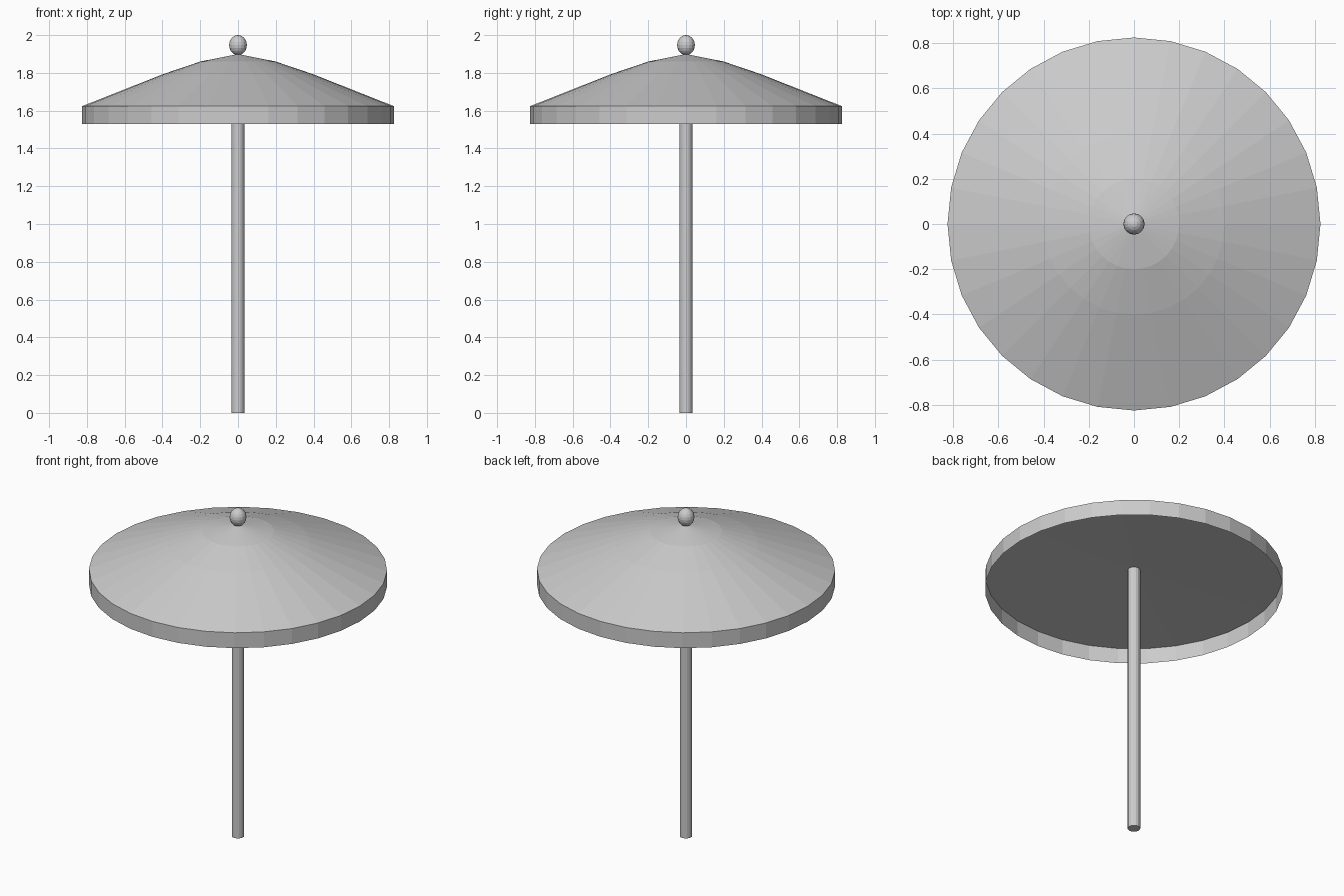
import bpy, bmesh, math

if "Cube" in bpy.data.objects:
    bpy.data.objects.remove(bpy.data.objects["Cube"])

SIDES = 32
grey = bpy.data.materials.new("light_grey")
grey.diffuse_color = (0.6, 0.6, 0.6, 1)
grey.use_nodes = True
grey.node_tree.nodes["Principled BSDF"].inputs["Base Color"].default_value = grey.diffuse_color


def finish(name, bm):
    mesh = bpy.data.meshes.new(name)
    bm.to_mesh(mesh)
    bm.free()
    mesh.materials.append(grey)
    obj = bpy.data.objects.new(name, mesh)
    bpy.context.collection.objects.link(obj)
    return obj


def lathe(name, profile, sides):
    """Revolve (radius, z) points, listed so that faces point outward."""
    bm = bmesh.new()
    rings = []
    for r, z in profile:
        if r == 0:
            rings.append([bm.verts.new((0, 0, z))] * sides)
        else:
            rings.append([bm.verts.new((r * math.cos(a), r * math.sin(a), z))
                          for a in (2 * math.pi * i / sides for i in range(sides))])
    for low, high in zip(rings, rings[1:]):
        for i in range(sides):
            j = (i + 1) % sides
            corners = [low[i], low[j], high[j], high[i]]
            bm.faces.new(list(dict.fromkeys(corners)))
    return finish(name, bm)


# Canopy: thin skirt and gently curved roof
lathe("canopy", [(0.825, 1.53), (0.825, 1.624), (0.4, 1.792), (0.2, 1.86), (0, 1.9)], SIDES)

# Shallow ceiling inside the skirt, facing down
lathe("canopy_underside", [(0, 1.652), (0.825, 1.624)], SIDES)

# Pole standing on the ground
lathe("pole", [(0, 0), (0.035, 0), (0.035, 1.66), (0, 1.66)], 16)

# Ball on top
bm = bmesh.new()
bmesh.ops.create_uvsphere(bm, u_segments=16, v_segments=10, radius=1)
bmesh.ops.scale(bm, vec=(0.047, 0.047, 0.053), verts=bm.verts)
bmesh.ops.translate(bm, vec=(0, 0, 1.947), verts=bm.verts)
finish("finial", bm)
